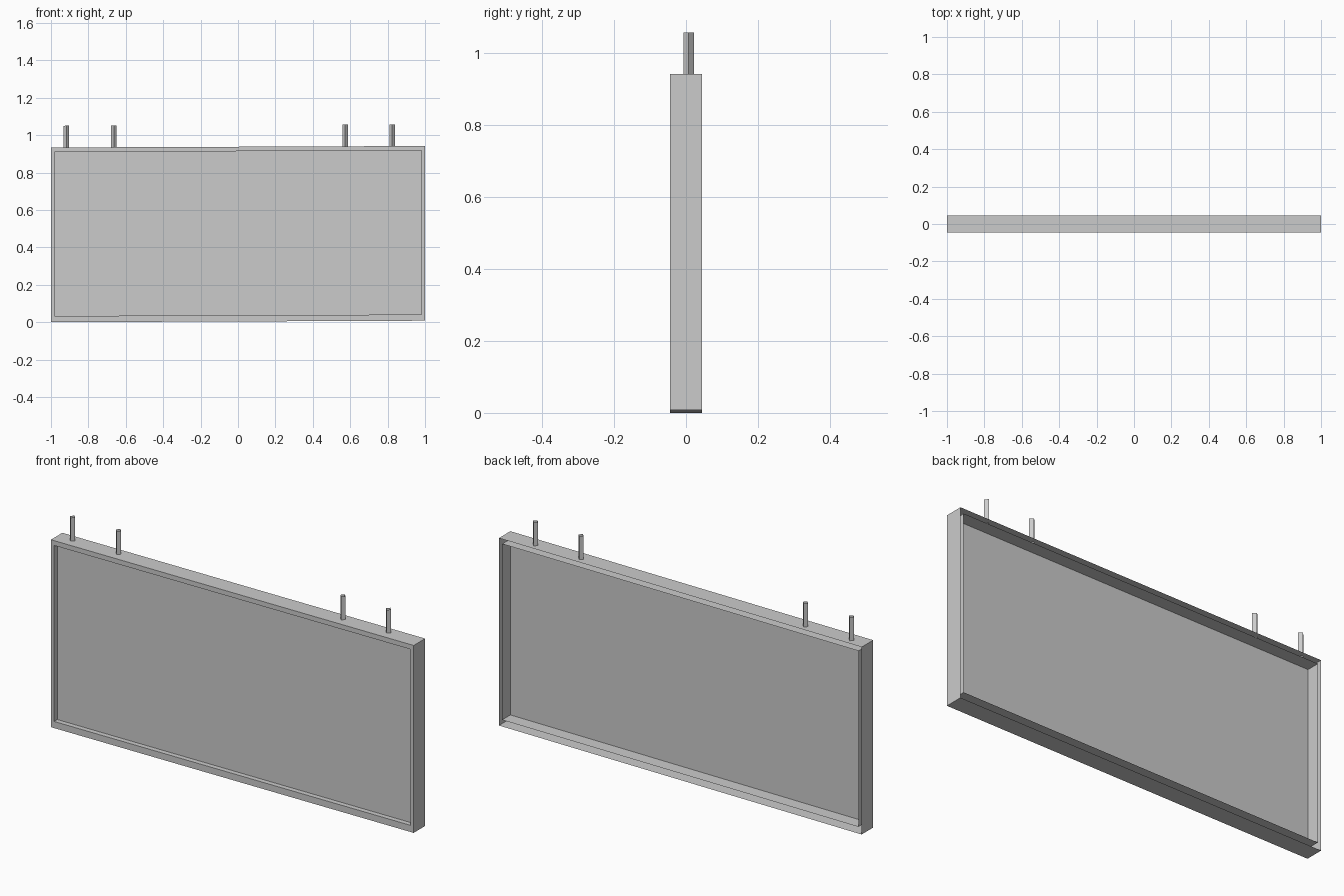
import bpy
import bmesh
from math import pi
from mathutils import Matrix

default = bpy.data.objects.get("Cube")
if default:
    bpy.data.objects.remove(default, do_unlink=True)

# One plain grey for the whole sign
GREY = (0.6, 0.6, 0.6, 1.0)
grey = bpy.data.materials.new("plain_grey")
grey.use_nodes = True
grey.diffuse_color = GREY
grey.node_tree.nodes["Principled BSDF"].inputs["Base Color"].default_value = GREY

TILT = 0.004          # the board rises very slightly towards +x
DEPTH = 0.045         # half depth of the frame
TOP = 0.934           # height of the board at its low end
PANEL_Y = -0.02


def finish(name, bm):
    for v in bm.verts:
        v.co.z += TILT * (v.co.x + 1)
    mesh = bpy.data.meshes.new(name)
    bm.to_mesh(mesh)
    bm.free()
    mesh.materials.append(grey)
    obj = bpy.data.objects.new(name, mesh)
    bpy.context.collection.objects.link(obj)
    return obj


def ring(bm, half_width, low, high, y):
    corners = [(-half_width, low), (half_width, low),
               (half_width, high), (-half_width, high)]
    return [bm.verts.new((x, y, z)) for x, z in corners]


OUTER = (1.0, 0.0, TOP)
INNER = (0.982, 0.033, 0.91)

# Frame: sheet channel, open at the back, folded around the whole border
bm = bmesh.new()
rings = [ring(bm, *OUTER, DEPTH), ring(bm, *OUTER, -DEPTH),
         ring(bm, *INNER, -DEPTH), ring(bm, *INNER, DEPTH)]
for a, b in zip(rings, rings[1:]):
    for i in range(4):
        j = (i + 1) % 4
        bm.faces.new((a[i], b[i], b[j], a[j]))
bmesh.ops.recalc_face_normals(bm, faces=bm.faces[:])
finish("sign_frame", bm)

# Display panel set back inside the frame
bm = bmesh.new()
bm.faces.new(ring(bm, *INNER, PANEL_Y))
finish("display_panel", bm)

# Hanging posts: open square tubes turned corner-on
POST_TOP = 1.05
for number, x in enumerate((-0.918, -0.664, 0.573, 0.824), 1):
    bm = bmesh.new()
    low = TOP - 0.004
    place = Matrix.Translation((x, 0.0075, (low + POST_TOP) / 2))
    bmesh.ops.create_cone(bm, cap_ends=False, segments=4, radius1=0.0145,
                          radius2=0.0145, depth=POST_TOP - low, matrix=place)
    # keep tube corners on the x and y axes
    first = bm.verts[:][0].co
    if abs(abs(first.x - x) - abs(first.y - 0.0075)) < 0.002:
        bmesh.ops.rotate(bm, verts=bm.verts[:], cent=place.translation,
                         matrix=Matrix.Rotation(pi / 4, 3, "Z"))
    finish(f"hanging_post_{number}", bm)
